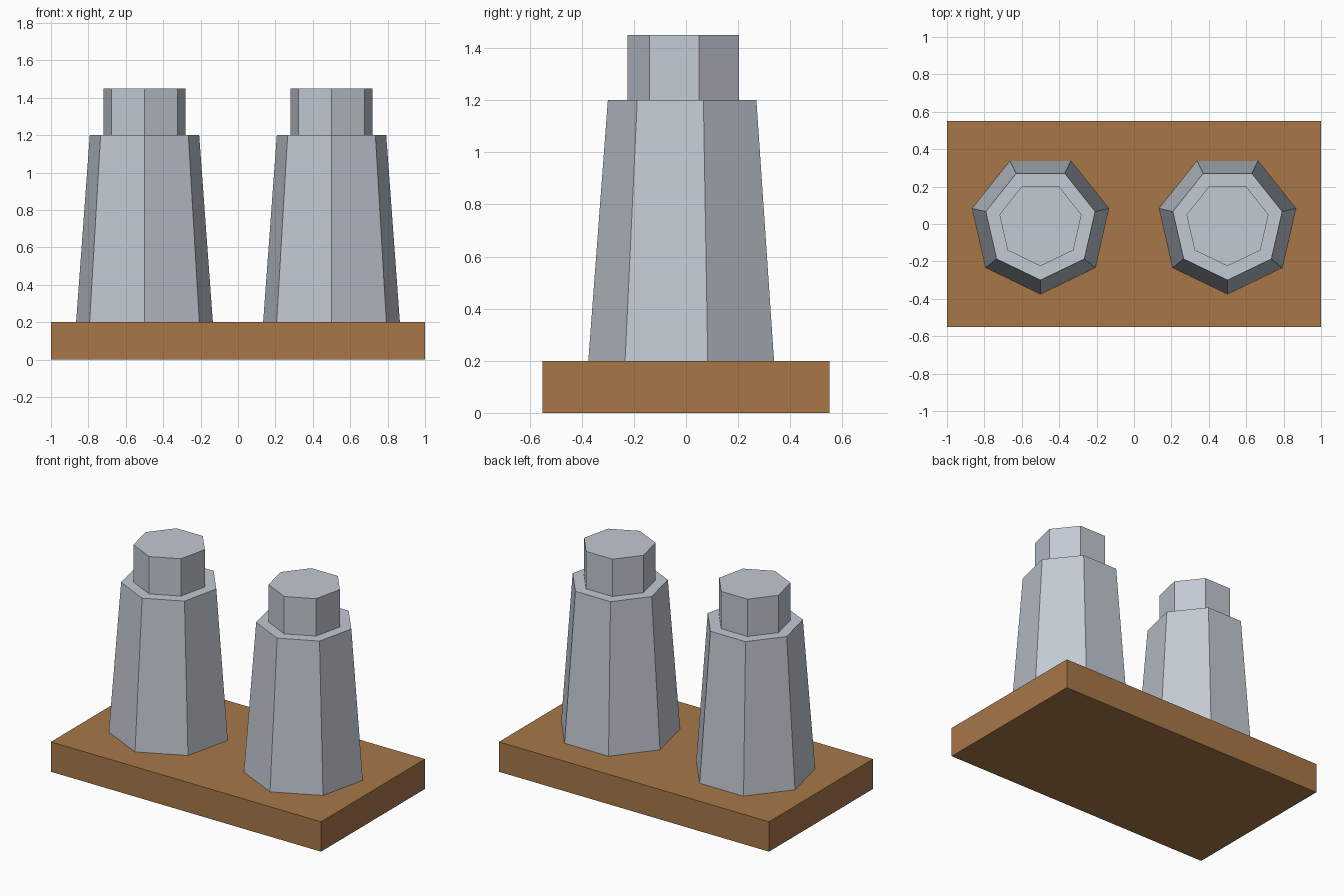
import bpy, bmesh, math

if "Cube" in bpy.data.objects:
    bpy.data.objects.remove(bpy.data.objects["Cube"])


def material(name, rgb):
    m = bpy.data.materials.new(name)
    m.diffuse_color = (*rgb, 1)
    m.use_nodes = True
    m.node_tree.nodes["Principled BSDF"].inputs["Base Color"].default_value = m.diffuse_color
    return m


def add_object(name, bm, mat, location):
    bmesh.ops.recalc_face_normals(bm, faces=bm.faces)
    mesh = bpy.data.meshes.new(name)
    bm.to_mesh(mesh)
    bm.free()
    mesh.materials.append(mat)
    ob = bpy.data.objects.new(name, mesh)
    ob.location = location
    bpy.context.collection.objects.link(ob)
    return ob


def prism(name, sides, r_bottom, r_top, height, mat, location):
    """Tapered prism standing on its location, one corner facing -y."""
    bm = bmesh.new()
    rings = []
    for r, z in ((r_bottom, 0), (r_top, height)):
        angles = [2 * math.pi * i / sides - math.pi / 2 for i in range(sides)]
        rings.append([bm.verts.new((r * math.cos(a), r * math.sin(a), z)) for a in angles])
    low, high = rings
    for i in range(sides):
        j = (i + 1) % sides
        bm.faces.new((low[i], low[j], high[j], high[i]))
    bm.faces.new(low[::-1])
    bm.faces.new(high)
    return add_object(name, bm, mat, location)


wood = material("brown wood", (0.39, 0.185, 0.066))
metal = material("pale grey metal", (0.54, 0.585, 0.65))

# Wooden base board
bm = bmesh.new()
bmesh.ops.create_cube(bm, size=1)
bmesh.ops.scale(bm, vec=(2.0, 1.1, 0.2), verts=bm.verts)
add_object("base_board", bm, wood, (0, 0, 0.1))

# Two seven-sided shakers, each a tapered body with a straight cap
for side, x in (("left", -0.5), ("right", 0.5)):
    prism(side + "_body", 7, 0.375, 0.30, 1.0, metal, (x, 0, 0.2))
    prism(side + "_cap", 7, 0.225, 0.225, 0.25, metal, (x, 0, 1.2))
